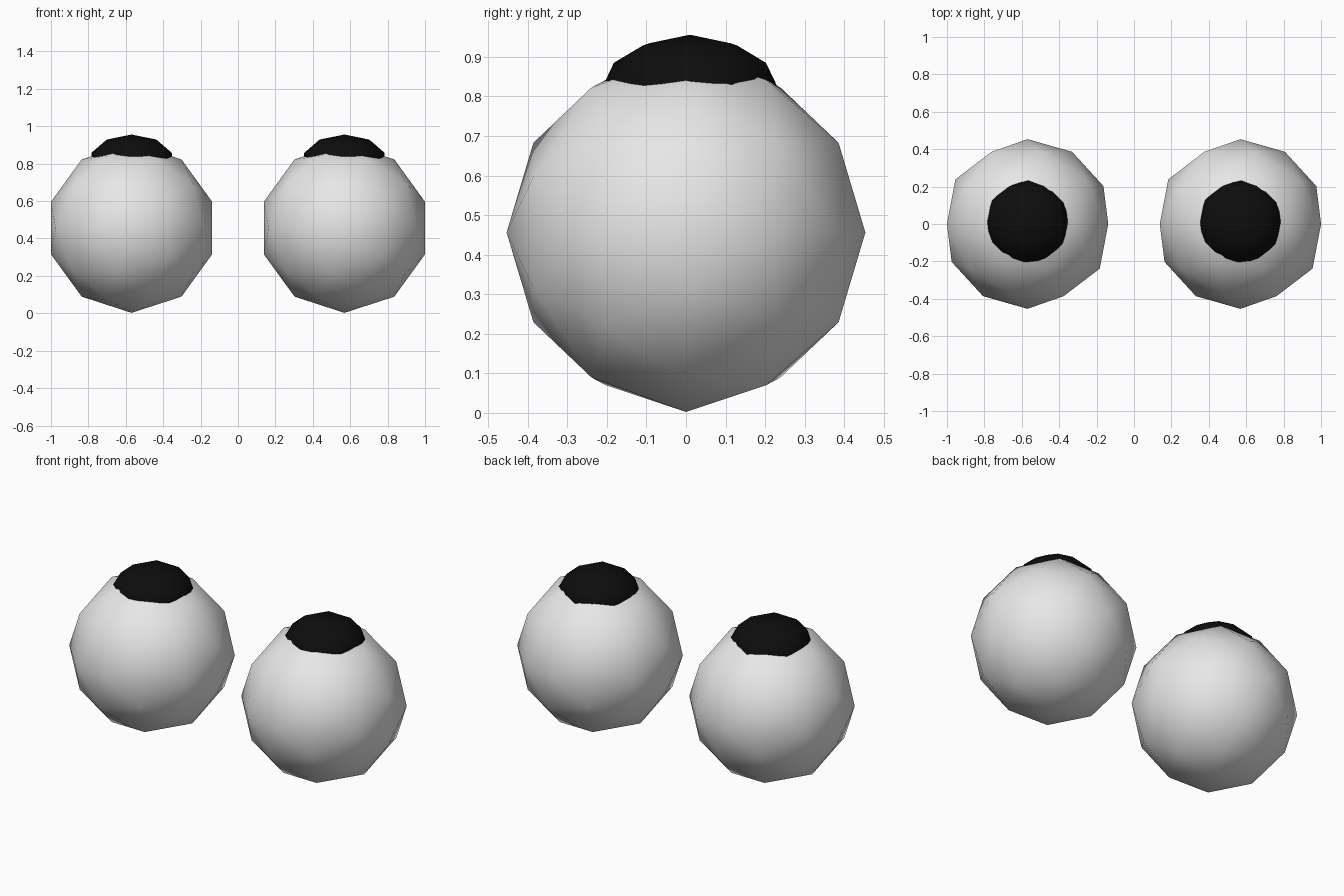
import bpy
from math import pi

cube = bpy.data.objects.get("Cube")
if cube:
    bpy.data.objects.remove(cube, do_unlink=True)


def flat_material(name, value):
    mat = bpy.data.materials.new(name)
    mat.use_nodes = True
    colour = (value, value, value, 1)
    mat.diffuse_color = colour
    mat.node_tree.nodes["Principled BSDF"].inputs["Base Color"].default_value = colour
    return mat


def ball(name, centre, scale, mat):
    """Low-poly smooth ball with its pole turned to the back."""
    bpy.ops.mesh.primitive_ico_sphere_add(subdivisions=2, radius=1)
    obj = bpy.context.object
    obj.name = name
    obj.rotation_euler = (-pi / 2, 0, 0)
    bpy.ops.object.transform_apply(location=False, rotation=True, scale=False)
    obj.location = centre
    obj.scale = scale
    bpy.ops.object.transform_apply(location=False, rotation=False, scale=True)
    bpy.ops.object.shade_smooth()
    obj.data.materials.append(mat)
    return obj


white = flat_material("eye_white", 0.8)
black = flat_material("pupil_black", 0.004)

# Two eyeballs, each with a flattened pupil set into its top
for side, x in (("left", 0.569), ("right", -0.569)):
    ball(side + "_eyeball", (x, 0, 0.456), (0.4535, 0.4535, 0.4535), white)
    ball(side + "_pupil", (x, 0.01, 0.814), (0.226, 0.226, 0.142), black)
